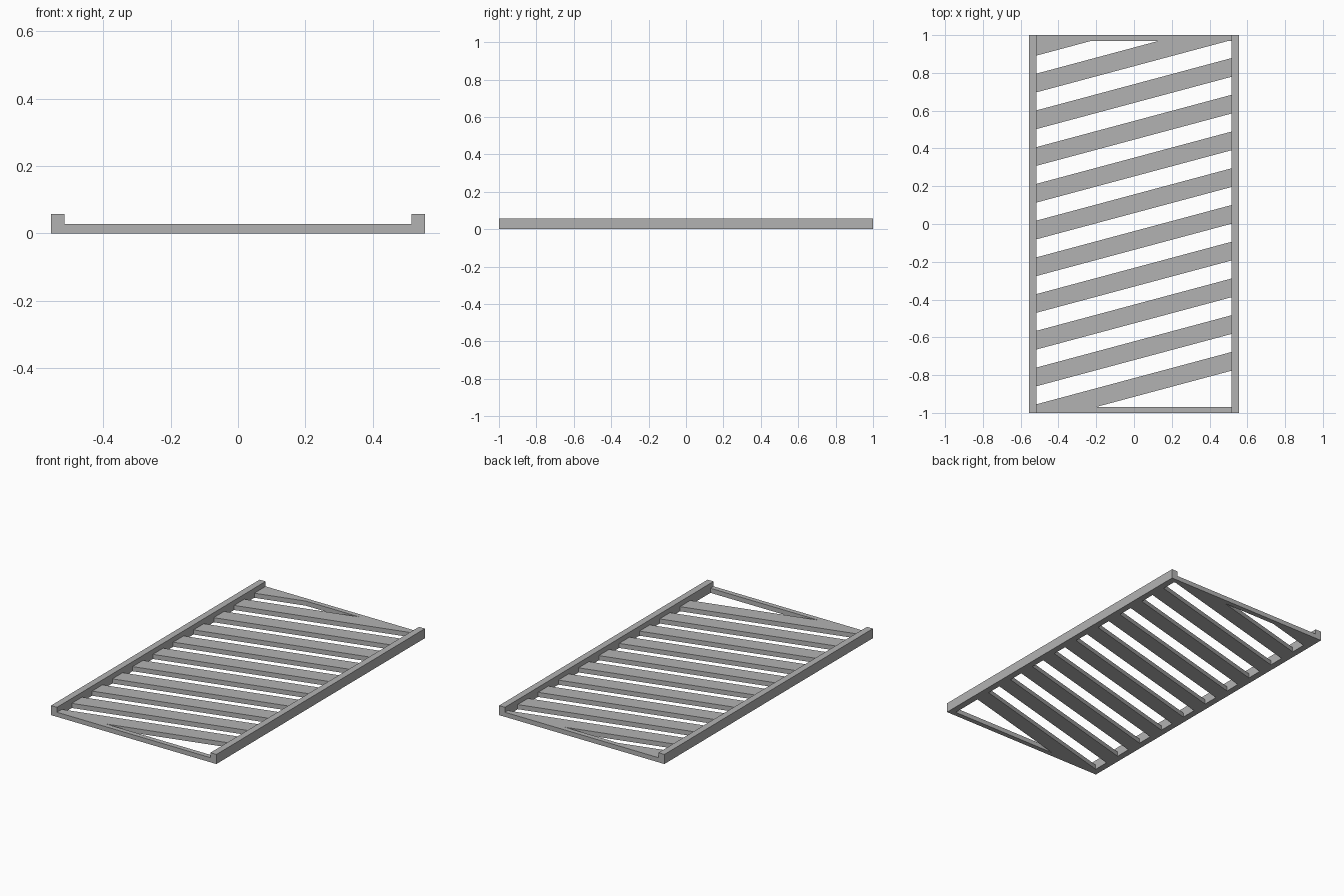
import bpy, bmesh, math

cube = bpy.data.objects.get("Cube")
if cube:
    bpy.data.objects.remove(cube, do_unlink=True)

grey = bpy.data.materials.new("plain grey")
grey.use_nodes = True
COLOUR = (0.45, 0.45, 0.45, 1)
grey.diffuse_color = COLOUR
grey.node_tree.nodes["Principled BSDF"].inputs["Base Color"].default_value = COLOUR

HALF_X, HALF_Y = 0.555, 1.0
INNER_X, INNER_Y = 0.515, 0.97
RAIL_H, SLAT_H = 0.058, 0.028


def prism(name, outline, height):
    """Extrude a flat outline up from the ground."""
    bm = bmesh.new()
    face = bm.faces.new([bm.verts.new((x, y, 0)) for x, y in outline])
    top = bmesh.ops.extrude_face_region(bm, geom=[face])["geom"]
    bmesh.ops.translate(bm, vec=(0, 0, height),
                        verts=[g for g in top if isinstance(g, bmesh.types.BMVert)])
    bmesh.ops.recalc_face_normals(bm, faces=bm.faces)
    mesh = bpy.data.meshes.new(name)
    bm.to_mesh(mesh)
    bm.free()
    mesh.materials.append(grey)
    obj = bpy.data.objects.new(name, mesh)
    bpy.context.collection.objects.link(obj)


def box(name, x0, x1, y0, y1, height):
    prism(name, [(x0, y0), (x1, y0), (x1, y1), (x0, y1)], height)


def clip(points, limit, sign):
    """Trim an outline to the side of an end rail's inner edge."""
    out = []
    for a, b in zip(points, points[1:] + points[:1]):
        da, db = limit - sign * a[1], limit - sign * b[1]
        if da >= 0:
            out.append(a)
        if da * db < 0:
            t = da / (da - db)
            out.append((a[0] + t * (b[0] - a[0]), a[1] + t * (b[1] - a[1])))
    return out


# Tall side rails
box("left_side_rail", INNER_X, HALF_X, -HALF_Y, HALF_Y, RAIL_H)
box("right_side_rail", -HALF_X, -INNER_X, -HALF_Y, HALF_Y, RAIL_H)

# Low end rails
box("front_end_rail", -INNER_X, INNER_X, -HALF_Y, -INNER_Y, SLAT_H)
box("back_end_rail", -INNER_X, INNER_X, INNER_Y, HALF_Y, SLAT_H)

# Diagonal slats, trimmed at the end rails
RISE = 2 * INNER_X * math.tan(math.radians(15))
PITCH, WIDTH, START = 0.1945, 0.099, -1.053
for i in range(11):
    y = START + i * PITCH
    slat = [(-INNER_X, y), (INNER_X, y + RISE),
            (INNER_X, y + RISE + WIDTH), (-INNER_X, y + WIDTH)]
    slat = clip(clip(slat, INNER_Y, 1), INNER_Y, -1)
    prism(f"slat_{i + 1}", slat, SLAT_H)
